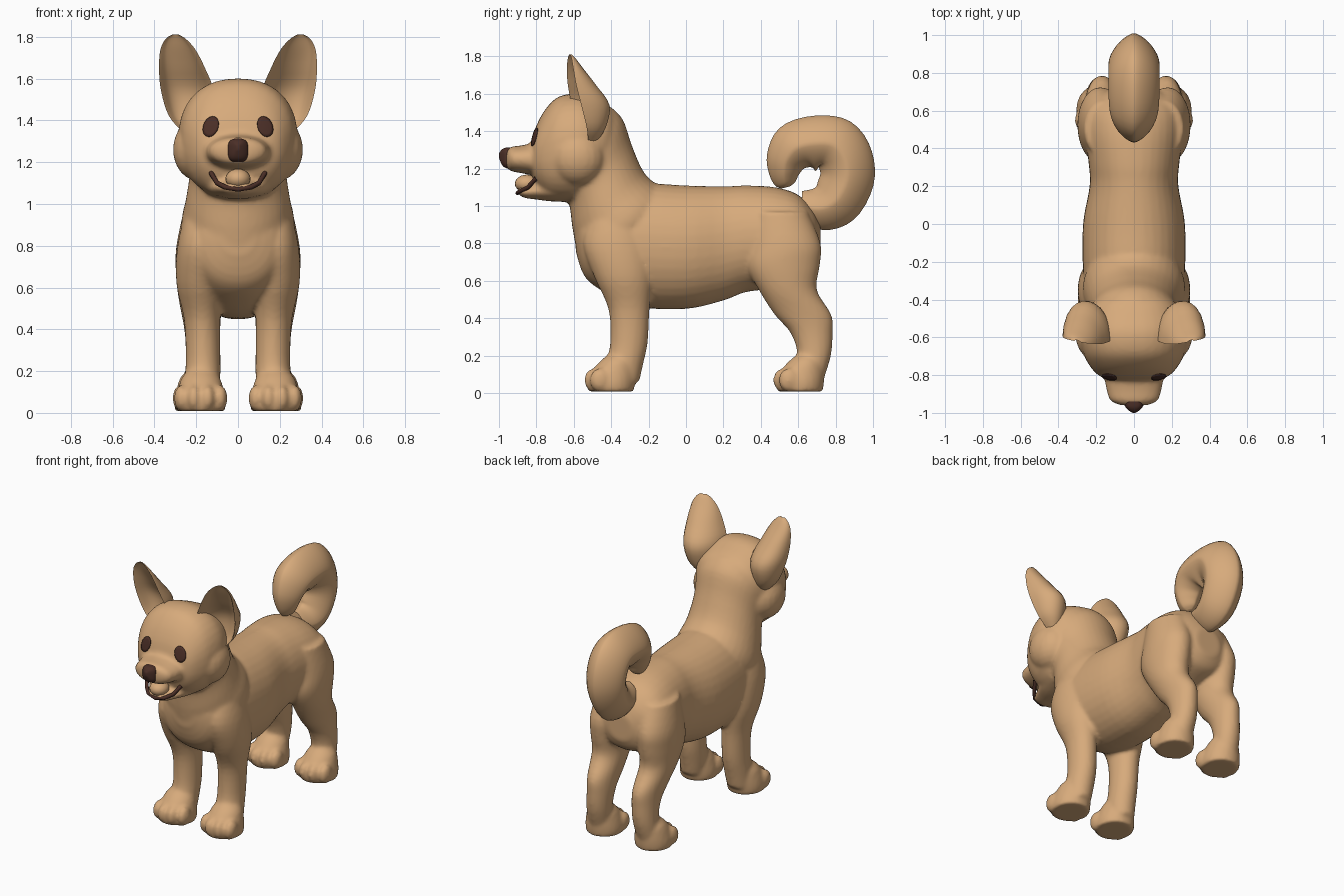
import bpy, bmesh
from math import sin, cos, pi, radians, copysign
from mathutils import Vector
from mathutils.bvhtree import BVHTree

cube = bpy.data.objects.get("Cube")
if cube:
    bpy.data.objects.remove(cube)


def material(name, rgb):
    m = bpy.data.materials.new(name)
    m.use_nodes = True
    m.diffuse_color = (*rgb, 1)
    m.node_tree.nodes["Principled BSDF"].inputs["Base Color"].default_value = (*rgb, 1)
    return m


TAN = material("tan fur", (0.68, 0.405, 0.20))
DARK = material("dark brown", (0.07, 0.028, 0.02))


def finish(name, bm, mat, angle=50):
    bmesh.ops.recalc_face_normals(bm, faces=bm.faces)
    me = bpy.data.meshes.new(name)
    bm.to_mesh(me)
    bm.free()
    me.materials.append(mat)
    ob = bpy.data.objects.new(name, me)
    bpy.context.collection.objects.link(ob)
    bpy.ops.object.select_all(action='DESELECT')
    ob.select_set(True)
    bpy.context.view_layer.objects.active = ob
    bpy.ops.object.shade_smooth_by_angle(angle=radians(angle))
    return ob


def smooth_path(keys, steps):
    """Catmull-Rom interpolation of key tuples."""
    out = []
    for i in range(len(keys) - 1):
        quad = (keys[max(i - 1, 0)], keys[i], keys[i + 1], keys[min(i + 2, len(keys) - 1)])
        for s in range(steps):
            t = s / steps
            out.append([0.5 * (2 * b + (c - a) * t + (2 * a - 5 * b + 4 * c - d) * t * t
                               + (3 * b - a - 3 * c + d) * t ** 3) for a, b, c, d in zip(*quad)])
    return out + [list(keys[-1])]


def bridge(bm, rings):
    n = len(rings[0])
    for a, b in zip(rings, rings[1:]):
        for i in range(n):
            bm.faces.new((a[i], a[(i + 1) % n], b[(i + 1) % n], b[i]))
    bm.faces.new(rings[0])
    bm.faces.new(rings[-1])


def loft(name, keys, mat=TAN, power=2.0, sides=36, steps=4, mirror=1):
    """Keys: x, y, z, half width, half depth, tilt of the depth axis in degrees."""
    bm = bmesh.new()
    rings = []
    for x, y, z, ru, rv, tilt in smooth_path(keys, steps):
        t, ring = radians(tilt), []
        for i in range(sides):
            a = 2 * pi * i / sides
            u = copysign(abs(cos(a)) ** (2 / power), cos(a)) * ru
            v = copysign(abs(sin(a)) ** (2 / power), sin(a)) * rv
            ring.append(bm.verts.new((mirror * (x + u), y + v * cos(t), z + v * sin(t))))
        rings.append(ring)
    bridge(bm, rings)
    return finish(name, bm, mat)


def upright(rows):
    """Vertical sections on the centre line from y, z, half width, half height."""
    return [(0, y, z, w, h, 90) for y, z, w, h in rows]


def ellipsoid(name, centre, radii, mat=TAN):
    bm = bmesh.new()
    bmesh.ops.create_uvsphere(bm, u_segments=20, v_segments=12, radius=1)
    bmesh.ops.scale(bm, vec=radii, verts=bm.verts)
    bmesh.ops.translate(bm, vec=centre, verts=bm.verts)
    return finish(name, bm, mat)


# Torso, neck, head and muzzle
torso = loft("torso", upright([
    (-.59, .86, .08, .10), (-.54, .82, .19, .20), (-.42, .80, .25, .27), (-.25, .79, .27, .33),
    (0, .78, .27, .33), (.2, .80, .235, .305), (.32, .825, .24, .285), (.48, .83, .26, .27),
    (.6, .83, .25, .23), (.68, .81, .19, .17), (.72, .80, .09, .09)]), power=2.1)
neck = loft("neck", [
    (0, -.22, .78, .20, .20, 40), (0, -.33, .88, .27, .29, 40), (0, -.41, 1.01, .25, .25, 40),
    (0, -.455, 1.16, .23, .23, 43), (0, -.50, 1.30, .24, .23, 45), (0, -.55, 1.38, .22, .21, 48)])
head = loft("head", upright([
    (-.37, 1.38, .12, .10), (-.41, 1.35, .21, .18), (-.49, 1.33, .26, .24),
    (-.58, 1.315, .285, .285), (-.68, 1.305, .27, .28), (-.75, 1.285, .235, .235),
    (-.80, 1.27, .19, .16), (-.825, 1.26, .13, .09)]), power=2.25)
muzzle = loft("muzzle", upright([
    (-.70, 1.27, .18, .11), (-.80, 1.253, .16, .09), (-.88, 1.25, .145, .074),
    (-.935, 1.252, .125, .065), (-.96, 1.25, .07, .045)]), power=2.1)
jaw = loft("jaw", upright([
    (-.60, 1.10, .19, .08), (-.72, 1.09, .155, .065), (-.80, 1.08, .115, .045),
    (-.87, 1.075, .08, .03), (-.90, 1.085, .045, .015)]))
parts = [torso, neck, head, muzzle, jaw]

# Legs, paws and cheeks
FRONT = [(.16, -.38, .97, .09, .12, 0), (.175, -.37, .80, .115, .18, 0),
         (.185, -.335, .62, .11, .155, 0), (.172, -.305, .45, .087, .11, 0),
         (.167, -.305, .27, .083, .10, 0), (.17, -.33, .15, .085, .10, 0),
         (.175, -.34, .06, .08, .09, 0)]
BACK = [(.15, .50, .97, .11, .15, 0), (.175, .53, .80, .12, .19, 0), (.18, .52, .68, .118, .195, 0),
        (.18, .545, .55, .105, .155, 0), (.172, .625, .42, .088, .152, 0),
        (.17, .672, .32, .08, .112, 0), (.175, .685, .20, .077, .09, 0), (.185, .65, .07, .08, .085, 0)]
for side, label in ((1, "left"), (-1, "right")):
    parts.append(ellipsoid(f"{label}_cheek", (side * .19, -.58, 1.26), (.122, .15, .15)))
    for end, keys, px, py in (("front", FRONT, .178, -.4), ("back", BACK, .185, .61)):
        parts.append(loft(f"{label}_{end}_leg", keys, mirror=side))
        parts.append(loft(f"{label}_{end}_paw", [
            (px, py, .008, .115, .12, 0), (px, py, .05, .12, .127, 0), (px, py + .01, .11, .11, .12, 0),
            (px, py + .03, .17, .09, .09, 0), (px, py + .04, .21, .05, .05, 0)], mirror=side))
        for k, (dx, dy) in enumerate(((-.092, -.06), (-.033, -.09), (.033, -.09), (.092, -.06))):
            parts.append(ellipsoid(f"{label}_{end}_toe_{k + 1}",
                                   (side * (px + dx), py + dy, .07), (.036, .055, .063)))

# Fuse the trunk, head and legs into one softly blended skin
bpy.ops.object.select_all(action='DESELECT')
for p in parts:
    p.select_set(True)
bpy.context.view_layer.objects.active = torso
bpy.ops.object.join()
torso.name = "body"
remesh = torso.modifiers.new("fuse", 'REMESH')
remesh.mode = 'VOXEL'
remesh.voxel_size = 0.013
remesh.use_smooth_shade = True
blend = torso.modifiers.new("blend", 'SMOOTH')
blend.factor, blend.iterations = 0.5, 5

# Curled tail, narrowing to an outer ridge
loft("tail", [
    (0, .62, 1.00, .07, .08, 90), (0, .71, .985, .10, .115, 100), (0, .80, 1.025, .12, .138, 135),
    (0, .86, 1.14, .13, .145, 168), (0, .85, 1.25, .135, .15, 195), (0, .79, 1.325, .135, .155, 235),
    (0, .69, 1.335, .135, .148, 270), (0, .59, 1.31, .127, .14, 310), (0, .535, 1.24, .105, .108, 340),
    (0, .525, 1.17, .08, .08, 360), (0, .53, 1.12, .05, .055, 370),
    (0, .535, 1.10, .02, .025, 375)], power=1.5)


# Cupped ears: a bulging back wall and a hollow front turned slightly outward
def ear(name, side):
    keys = [(.22, -.53, 1.34, .04, .05), (.235, -.55, 1.42, .095, .12), (.243, -.585, 1.54, .125, .175),
            (.268, -.61, 1.65, .11, .125), (.288, -.62, 1.74, .083, .065), (.298, -.622, 1.79, .048, .03),
            (.30, -.622, 1.81, .016, .012)]
    bm = bmesh.new()
    rings = []
    for x, y, z, w, d in smooth_path(keys, 4):
        ring = []
        for i in range(13):
            a = pi * i / 12
            ring.append(bm.verts.new((side * (x + w * cos(a)), y + d * sin(a) + .2 * w * cos(a), z)))
        for i in range(11, 0, -1):
            a = pi * i / 12
            ring.append(bm.verts.new((side * (x + w * .88 * cos(a)),
                                      y + d * .6 * sin(a) + .2 * w * cos(a), z)))
        rings.append(ring)
    bridge(bm, rings)
    finish(name, bm, TAN)


ear("left_ear", 1)
ear("right_ear", -1)

# Eyes: thin oval plates laid on the face
bpy.context.view_layer.update()
skin = BVHTree.FromObject(torso, bpy.context.evaluated_depsgraph_get())


def eye(name, side):
    bm = bmesh.new()

    def on_face(x, z):
        hit = skin.ray_cast(Vector((x, -2, z)), Vector((0, 1, 0)))[0]
        return bm.verts.new((x, (hit.y if hit else -.8) - .006, z))

    rings = []
    for r in (.12, .4, .7, 1):
        rings.append([on_face(side * (.13 + r * .037 * cos(a) - r * .01 * sin(a)),
                              1.37 + r * .049 * sin(a)) for a in (pi * k / 8 for k in range(16))])
    for a, b in zip(rings, rings[1:]):
        for i in range(16):
            bm.faces.new((a[i], a[(i + 1) % 16], b[(i + 1) % 16], b[i]))
    bm.faces.new(rings[0])
    ob = finish(name, bm, DARK)
    plate = ob.modifiers.new("plate", 'SOLIDIFY')
    plate.thickness, plate.offset = 0.006, 0


eye("left_eye", 1)
eye("right_eye", -1)

# Nose, tongue and dark lip line
loft("nose", upright([(-.935, 1.255, .05, .058), (-.965, 1.258, .047, .054), (-.985, 1.262, .03, .04),
                      (-1, 1.27, .008, .012)]), mat=DARK, power=3)
ellipsoid("tongue", (0, -.85, 1.12), (.06, .065, .048))
lip = bpy.data.curves.new("lip_line", 'CURVE')
lip.dimensions = '3D'
lip.bevel_depth, lip.bevel_resolution = 0.012, 1
lip.materials.append(DARK)
half = [(.13, -.80, 1.15), (.10, -.845, 1.10), (.06, -.885, 1.08)]
path = half + [(0, -.90, 1.07)] + [(-x, y, z) for x, y, z in reversed(half)]
spline = lip.splines.new('POLY')
spline.points.add(len(path) - 1)
for point, co in zip(spline.points, path):
    point.co = (*co, 1)
bpy.context.collection.objects.link(bpy.data.objects.new("lip_line", lip))
